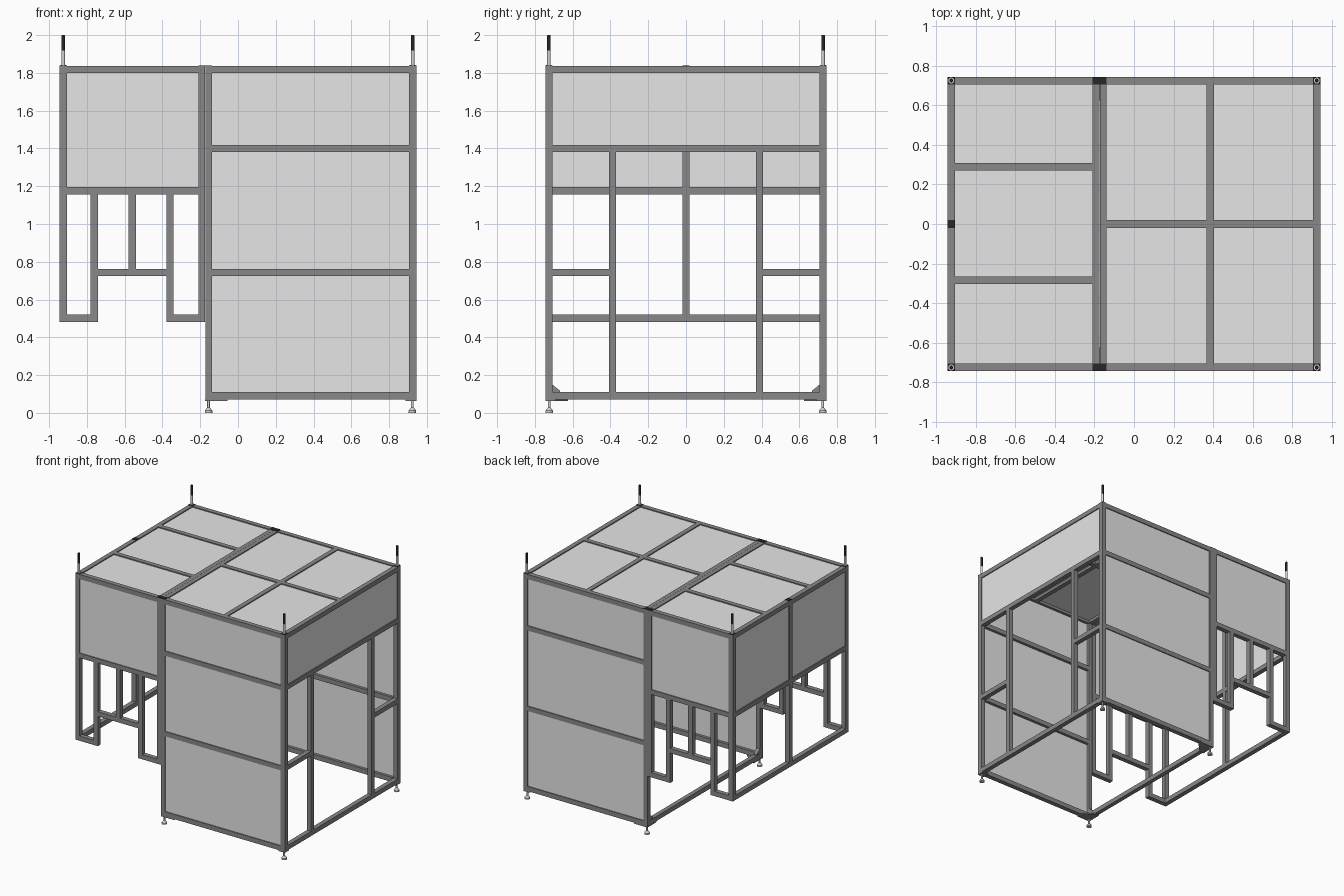
import bpy, bmesh, math

if "Cube" in bpy.data.objects:
    bpy.data.objects.remove(bpy.data.objects["Cube"])

def mat(name, v):
    m = bpy.data.materials.new(name)
    m.diffuse_color = (v, v, v, 1)
    m.use_nodes = True
    m.node_tree.nodes["Principled BSDF"].inputs["Base Color"].default_value = m.diffuse_color
    return m

FRAME = mat("mid grey frame", 0.25)
PANEL = mat("light grey panel", 0.787)
BLACK = mat("black plastic", 0.02)
STEEL = mat("pale steel", 0.65)

def finish(name, bm, m):
    bmesh.ops.recalc_face_normals(bm, faces=bm.faces)
    me = bpy.data.meshes.new(name)
    bm.to_mesh(me)
    bm.free()
    me.materials.append(m)
    ob = bpy.data.objects.new(name, me)
    bpy.context.collection.objects.link(ob)
    return ob

def box(name, x, y, z, m=FRAME):
    x, y, z = sorted(x), sorted(y), sorted(z)
    bm = bmesh.new()
    bmesh.ops.create_cube(bm, size=1)
    for v in bm.verts:
        v.co = [r[0] if c < 0 else r[1] for c, r in zip(v.co, (x, y, z))]
    return finish(name, bm, m)

def prism(name, pts, offset, m):
    bm = bmesh.new()
    f = bm.faces.new([bm.verts.new(p) for p in pts])
    g = bmesh.ops.extrude_face_region(bm, geom=[f])["geom"]
    bmesh.ops.translate(bm, vec=offset, verts=[e for e in g if isinstance(e, bmesh.types.BMVert)])
    return finish(name, bm, m)

def lathe(name, x, y, profile, m, n=20):
    bm = bmesh.new()
    rings = [[bm.verts.new((x + r * math.cos(2 * math.pi * i / n), y + r * math.sin(2 * math.pi * i / n), z))
              for i in range(n)] for r, z in profile]
    for a, b in zip(rings, rings[1:]):
        for i in range(n):
            bm.faces.new((a[i], a[(i + 1) % n], b[(i + 1) % n], b[i]))
    bm.faces.new(rings[0])
    bm.faces.new(rings[-1])
    ob = finish(name, bm, m)
    bpy.context.view_layer.objects.active = ob
    ob.select_set(True)
    bpy.ops.object.shade_smooth_by_angle(angle=math.radians(35))
    ob.select_set(False)

T = 0.038                       # tube width
L0, L1 = -0.944, -0.944 + T     # left end tubes
M0, M1, M2 = -0.21, -0.174, -0.138   # paired middle tubes
R0, R1 = 0.944 - T, 0.944       # right end tubes
YO, YI = 0.745, 0.745 - T       # outer and inner side faces
TOP, TI = 1.837, 1.837 - T
PO, PI = 0.008, 0.016           # panel inset range

for s, side in ((-1, "front"), (1, "back")):
    Y = (s * YI, s * YO)
    PY = (s * (YO - PI), s * (YO - PO))
    # corner and middle posts
    box(side + "_left_post", (L0, L1), Y, (0.482, TOP))
    box(side + "_middle_left_post", (M0, M1), Y, (0.482, TOP))
    box(side + "_middle_right_post", (M1 + 0.001, M2), Y, (0.072, TOP))
    box(side + "_right_post", (R0, R1), Y, (0.072, TOP))
    # rails of the tall section
    for z0 in (0.072, 0.725, 1.38, TI):
        box(side + "_tall_rail", (M2, R0), Y, (z0, z0 + T))
    # rails and legs of the short section
    for z0 in (1.157, TI):
        box(side + "_short_rail", (L1, M0), Y, (z0, z0 + T))
    box(side + "_leg_foot_left", (L1, -0.742 - T), Y, (0.482, 0.482 + T))
    box(side + "_leg_foot_right", (-0.379 + T, M0), Y, (0.482, 0.482 + T))
    for x0 in (-0.742 - T, -0.379):
        box(side + "_inner_leg", (x0, x0 + T), Y, (0.482, 1.157))
    box(side + "_leg_crossbar", (-0.742, -0.379), Y, (0.725, 0.725 + T))
    box(side + "_short_centre_strut", (-0.579, -0.579 + T), Y, (0.725 + T, 1.157))
    # side panels
    for z0, z1 in ((0.072 + T, 0.725), (0.725 + T, 1.38), (1.38 + T, TI)):
        box(side + "_tall_panel", (M2, R0), PY, (z0, z1), PANEL)
    box(side + "_short_panel", (L1, M0), PY, (1.157 + T, TI), PANEL)
    # right end door post and short rail
    d0, d1 = s * 0.371, s * 0.408
    box(side + "_door_post", (R0, R1), (d0, d1), (0.072 + T, 1.38))
    box(side + "_door_side_rail", (R0, R1), (d1, s * YI), (0.725, 0.725 + T))
    # left end panel
    box(side + "_left_end_panel", (L0 + PO, L0 + PI), (s * T / 2, s * YI), (1.157 + T, TI), PANEL)
    # gusset in the bottom corner of the middle frame
    prism(side + "_gusset", [(M1 + 0.004, s * YI, 0.109), (M1 + 0.004, s * (YI - 0.04), 0.109),
                             (M1 + 0.004, s * (YI - 0.04), 0.117), (M1 + 0.004, s * YI, 0.15)],
          (0.028, 0, 0), FRAME)
    # foot plates
    prism(side + "_middle_foot_plate", [(M1, s * YO, 0.064), (-0.055, s * YO, 0.064), (-0.055, s * YI, 0.064),
                                        (M2, s * 0.625, 0.064), (M1, s * 0.625, 0.064)], (0, 0, 0.008), FRAME)
    box(side + "_right_foot_plate", (0.887, R1), (s * 0.69, s * YO), (0.064, 0.072))
    # levelling feet
    for x in (-0.156, 0.923):
        lathe(side + "_levelling_foot", x, s * 0.724,
              [(0.02, 0), (0.02, 0.012), (0.009, 0.026), (0.007, 0.028), (0.007, 0.066)], STEEL)
    # top caps and corner pins
    box(side + "_middle_cap", (M0, M2), Y, (TOP, TOP + 0.003), BLACK)
    for x0, x1 in ((L0, L1), (R0, R1)):
        box(side + "_corner_cap", (x0, x1), Y, (TOP, TOP + 0.003), BLACK)
        xc = (x0 + x1) / 2
        yc = s * (YO + YI) / 2
        lathe(side + "_pin_washer", xc, yc, [(0.015, TOP + 0.003), (0.015, TOP + 0.006)], STEEL)
        lathe(side + "_pin", xc, yc, [(0.009, TOP + 0.006), (0.009, 1.92)], STEEL)
        lathe(side + "_pin_grip", xc, yc, [(0.0095, 1.918), (0.0095, 1.997), (0.007, 2.0)], BLACK)

IN = (-YI, YI)
# cross rails of the right end and middle frames
for z0 in (0.072, 1.38, TI):
    box("right_end_rail", (R0, R1), IN, (z0, z0 + T))
for z0 in (0.072, TI):
    box("middle_frame_rail", (M1 + 0.001, M2), IN, (z0, z0 + T))
box("middle_left_top_rail", (M0, M1), IN, (TI, TOP))
box("right_end_panel", (R1 - PI, R1 - PO), IN, (1.38 + T, TI), PANEL)

# left end frame
for z0 in (0.482, 1.157, TI):
    box("left_end_rail", (L0, L1), IN, (z0, z0 + T))
box("left_end_centre_post", (L0 - 0.001, L1), (-T / 2, T / 2), (0.482 + T, TOP))
box("left_end_cap", (L0, L1), (-T / 2, T / 2), (TOP, TOP + 0.003), BLACK)

# roof bars
for y in (-0.285, 0.29):
    box("short_roof_bar", (L1, M0), (y - T / 2, y + T / 2), (TI, TOP))
box("tall_roof_centre_bar", (M2, R0), (-T / 2, T / 2), (TI, TOP))
for s in (-1, 1):
    box("tall_roof_cross_bar", (0.385 - T / 2, 0.385 + T / 2), (s * T / 2, s * YI), (TI, TOP))

# roof panels
RZ = (TOP - PI, TOP - PO)
for y0, y1 in ((-YI, -0.285 - T / 2), (-0.285 + T / 2, 0.29 - T / 2), (0.29 + T / 2, YI)):
    box("short_roof_panel", (L1, M0), (y0, y1), RZ, PANEL)
for x0, x1 in ((M2, 0.385 - T / 2), (0.385 + T / 2, R0)):
    for s in (-1, 1):
        box("tall_roof_panel", (x0, x1), (s * T / 2, s * YI), RZ, PANEL)
